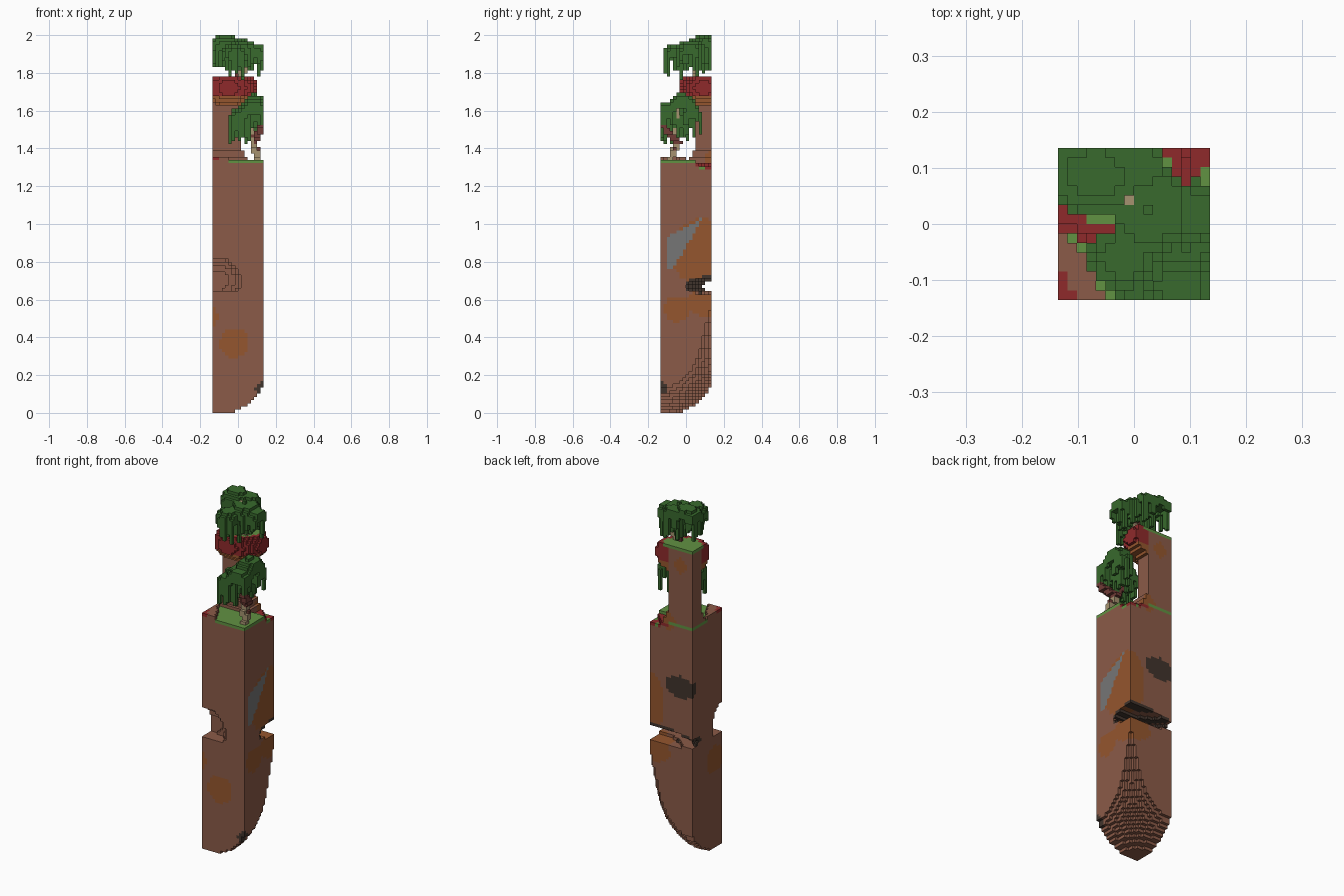
import bpy, math, random

random.seed(4)
U = 2 / 118          # edge of one block
N = 16               # blocks across
HALF = N * U / 2

if "Cube" in bpy.data.objects:
    bpy.data.objects.remove(bpy.data.objects["Cube"])

COLOURS = {
    "brown_clay": (139, 91, 72), "orange_clay": (149, 86, 46),
    "red_clay": (143, 42, 43), "grey_rock": (118, 118, 118),
    "dark_rock": (64, 52, 44), "leaf_green": (56, 106, 45),
    "grass_green": (97, 146, 66), "pale_wood": (166, 146, 112),
    "dark_wood": (112, 60, 54)}
NAMES = list(COLOURS)


def linear(c):
    c /= 255
    return c / 12.92 if c < 0.04 else ((c + 0.055) / 1.055) ** 2.4


materials = []
for name, rgb in COLOURS.items():
    mat = bpy.data.materials.new(name)
    mat.use_nodes = True
    col = (*[linear(c) for c in rgb], 1)
    mat.diffuse_color = col
    bsdf = mat.node_tree.nodes["Principled BSDF"]
    bsdf.inputs["Base Color"].default_value = col
    bsdf.inputs["Roughness"].default_value = 0.9
    materials.append(mat)

world = {}           # block -> (part, colour)


def centre(b):
    return (b[0] + .5) * U - HALF, (b[1] + .5) * U - HALF, (b[2] + .5) * U


def block_at(x, y, z):
    return math.floor((x + HALF) / U), math.floor((y + HALF) / U), math.floor(z / U)


def put(part, b, colour):
    if 0 <= b[0] < N and 0 <= b[1] < N and 0 <= b[2] < 118 and b not in world:
        world[b] = (part, colour)


def inside(p, c, r):
    return sum(((a - b) / s) ** 2 for a, b, s in zip(p, c, r)) < 1


def columns():
    return [(i, j) for i in range(N) for j in range(N)]


# Rounded underside: radius from the lowest corner -> height
PROFILE = [(.1, 0), (.15, .02), (.2, .05), (.25, .11), (.27, .14),
           (.3, .2), (.33, .3), (.355, .45), (.39, .64)]


def underside(d):
    for (r0, z0), (r1, z1) in zip(PROFILE, PROFILE[1:]):
        if d < r1:
            return z0 + (z1 - z0) * max(0, d - r0) / (r1 - r0)
    return PROFILE[-1][1]


# Colour patches, as ellipsoids of clay and rock
ORANGE = [((-.02, -.14, .37), (.08, .05, .08)), ((-.145, -.07, .51), (.055, .08, .08)),
          ((.14, .09, .85), (.1, .17, .18)), ((.14, -.05, .55), (.05, .07, .07)),
          ((.11, .1, .58), (.11, .1, .07)), ((.02, .14, 1.34), (.05, .04, .05)),
          ((-.06, .14, 1.68), (.04, .03, .05))]
DARK = [((-.06, .14, .98), (.1, .05, .065)), ((.14, -.135, .125), (.05, .035, .04)),
        ((.1, .15, .675), (.28, .16, .05))]
BACK_CUT = ((.1, .15, .67), (.26, .15, .045))
FRONT_CAVE = ((-.11, -.14, .70), (.125, .09, .12))


def rock_colour(p):
    x, y, z = p
    if x > .1 and y > -.095 and max(.76, .88 + 1.7 * y) < z < .985 + .55 * y:
        return "grey_rock"
    if any(inside(p, *e) for e in DARK):
        return "dark_rock"
    if any(inside(p, *e) for e in ORANGE):
        return "orange_clay"
    return "brown_clay"


# Main rock body with its grassy, sloping top
for i, j in columns():
    x, y, _ = centre((i, j, 0))
    low = underside(math.hypot(x + HALF, y + HALF))
    slope = x + HALF + .6 * (y + HALF)
    top, cap = 79, "grass_green"
    if slope < .09:
        top, cap = 80, "red_clay" if slope < .04 else "brown_clay"
    elif x > .02 and y > .05:
        top = 78 if x + y < .2 else 77
        cap = random.choice(["red_clay", "red_clay", "grass_green"])
    for k in range(top):
        p = centre((i, j, k))
        if p[2] < low or inside(p, *BACK_CUT):
            continue
        if inside(p, *FRONT_CAVE) and p[2] > .64:
            continue
        put("rock_body", (i, j, k), cap if k == top - 1 else rock_colour(p))

# Tall pillar on the back right corner and the ledge around its head
for i, j in columns():
    for k in range(76, 105):
        p = x, y, z = centre((i, j, k))
        flare = max(0, 1.40 - z) * .5
        if x < .02 + flare and y > .045 - flare:
            put("stone_pillar", (i, j, k), "grass_green" if k == 104 else rock_colour(p))
        if inside(p, (-.05, .09, 1.72), (.155, .125, .105)):
            colour = "orange_clay" if z < 1.68 else "red_clay"
            rim = not inside(p, (-.05, .09, 1.72), (.13, .1, .105))
            put("red_ledge", (i, j, k), "grass_green" if k == 104 and not rim else colour)


# Leaning trunks and branches, drawn as thick lines of blocks
def limb(part, a, b, colour, thick=1):
    steps = 30
    for s in range(steps + 1):
        q = [m + (n - m) * s / steps for m, n in zip(a, b)]
        i, j, k = block_at(*q)
        for di in range(thick):
            for dj in range(thick):
                put(part, (i + di, j + dj, k), colour)


limb("lower_trunk", (.1, -.09, 1.34), (.07, -.06, 1.42), "pale_wood", 2)
limb("lower_trunk", (.115, -.07, 1.36), (.08, -.05, 1.48), "dark_wood", 1)
limb("lower_trunk", (.07, -.06, 1.42), (.09, -.04, 1.62), "pale_wood", 1)
limb("lower_trunk", (.08, -.05, 1.43), (.11, -.12, 1.51), "dark_wood", 2)
limb("lower_trunk", (.07, -.05, 1.45), (0, -.02, 1.56), "dark_wood", 1)
limb("upper_trunk", (.0, .04, 1.76), (.02, .04, 1.82), "pale_wood", 2)
limb("upper_trunk", (.03, .04, 1.76), (.01, .05, 1.88), "dark_wood", 1)
limb("upper_trunk", (.02, .04, 1.82), (-.01, .05, 1.95), "pale_wood", 1)
limb("upper_trunk", (-.03, .06, 1.76), (0, .06, 1.8), "dark_wood", 1)


# Leaf crowns: thin domes with strands hanging from the rims
def crown(part, c, r, shell=3, drop=6):
    for i, j in columns():
        x, y, _ = centre((i, j, 0))
        d = math.hypot((x - c[0]) / r[0], (y - c[1]) / r[1])
        if d >= 1:
            continue
        top = int((c[2] + r[2] * math.sqrt(1 - d * d)) / U - .5)
        depth = shell
        if d > .6 and random.random() < .5:
            depth += random.randint(2, drop)
        for k in range(top - depth + 1, top + 1):
            put(part, (i, j, k), "leaf_green")


for c, r in [((-.07, .09, 1.94), (.09, .075, .062)), ((.03, .03, 1.93), (.075, .08, .045)),
             ((.1, .02, 1.91), (.055, .055, .045)), ((-.02, -.06, 1.915), (.06, .055, .035)),
             ((.01, .1, 1.94), (.05, .05, .05))]:
    crown("upper_leaves", c, r)

for c, r in [((.09, -.02, 1.61), (.07, .08, .08)), ((.03, -.05, 1.56), (.07, .07, .07)),
             ((.08, -.11, 1.58), (.07, .05, .07)), ((.0, -.1, 1.55), (.05, .045, .05)),
             ((.11, .03, 1.57), (.04, .05, .06))]:
    crown("lower_leaves", c, r, 4, 5)

# Turn the blocks of each part into one mesh of visible faces
SIDES = []
for axis in range(3):
    for sign in (0, 1):
        n = [0, 0, 0]
        n[axis] = 1 if sign else -1
        ring = []
        for a, b in ((0, 0), (1, 0), (1, 1), (0, 1)):
            v = [0, 0, 0]
            v[axis], v[(axis + 1) % 3], v[(axis + 2) % 3] = sign, a, b
            ring.append(v)
        SIDES.append((n, ring if sign else ring[::-1]))


def build(part):
    index, faces, slots = {}, [], []
    used = sorted({c for q, c in world.values() if q == part}, key=NAMES.index)
    for b, (owner, colour) in world.items():
        if owner != part:
            continue
        for n, ring in SIDES:
            if tuple(m + d for m, d in zip(b, n)) in world:
                continue
            corners = [tuple(m + d for m, d in zip(b, v)) for v in ring]
            faces.append([index.setdefault(v, len(index)) for v in corners])
            slots.append(used.index(colour))
    mesh = bpy.data.meshes.new(part)
    mesh.from_pydata([(i * U - HALF, j * U - HALF, k * U) for i, j, k in index], [], faces)
    for colour in used:
        mesh.materials.append(materials[NAMES.index(colour)])
    mesh.polygons.foreach_set("material_index", slots)
    mesh.update()
    bpy.context.collection.objects.link(bpy.data.objects.new(part, mesh))


for part in dict.fromkeys(owner for owner, _ in world.values()):
    build(part)
